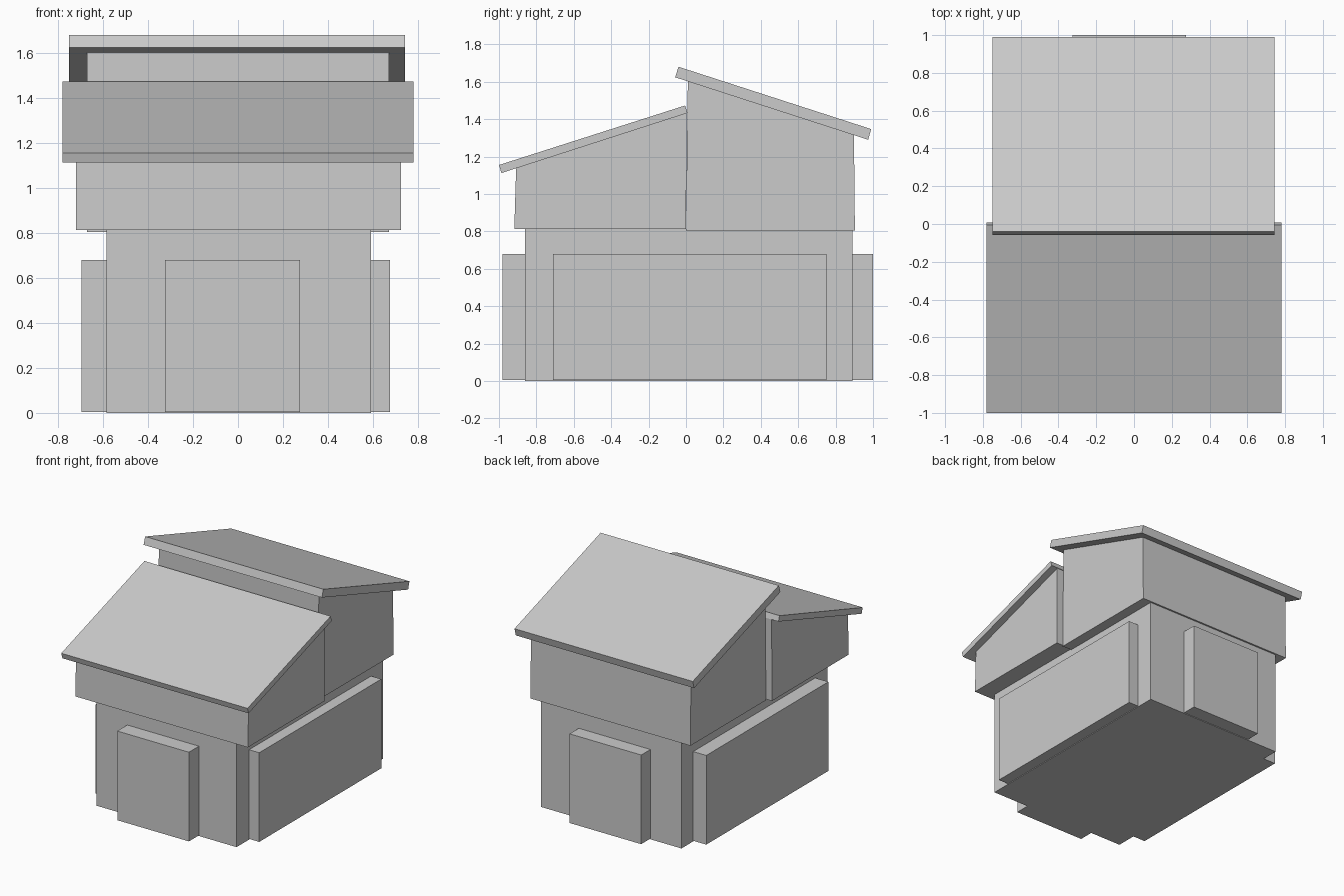
import bpy
import bmesh

if "Cube" in bpy.data.objects:
    bpy.data.objects.remove(bpy.data.objects["Cube"])


def extrude_profile(name, profile, x0, x1):
    """Solid made from a (y, z) outline extruded along x."""
    bm = bmesh.new()
    face = bm.faces.new([bm.verts.new((x0, y, z)) for y, z in profile])
    ext = bmesh.ops.extrude_face_region(bm, geom=[face])
    verts = [g for g in ext["geom"] if isinstance(g, bmesh.types.BMVert)]
    bmesh.ops.translate(bm, verts=verts, vec=(x1 - x0, 0, 0))
    bmesh.ops.recalc_face_normals(bm, faces=bm.faces)
    mesh = bpy.data.meshes.new(name)
    bm.to_mesh(mesh)
    bm.free()
    obj = bpy.data.objects.new(name, mesh)
    bpy.context.collection.objects.link(obj)
    return obj


def box(name, x0, x1, y0, y1, z0, z1):
    return extrude_profile(name, [(y0, z0), (y1, z0), (y1, z1), (y0, z1)], x0, x1)


# Ground floor, with bays that run right through it in both directions
box("ground_floor", -0.585, 0.59, -0.86, 0.89, 0.0, 0.82)
box("front_back_bay", -0.325, 0.275, -0.98, 1.0, 0.005, 0.68)
box("side_bay", -0.695, 0.675, -0.71, 0.75, 0.005, 0.68)

# Upper floor halves with sloping tops
extrude_profile("upper_floor_front",
                [(-0.918, 0.813), (0.0, 0.813), (0.004, 1.435), (-0.908, 1.143)],
                -0.72, 0.725)
extrude_profile("upper_floor_back",
                [(0.0, 0.805), (0.903, 0.805), (0.898, 1.317), (0.01, 1.605)],
                -0.67, 0.67)

# Offset sloping roof slabs
extrude_profile("roof_front",
                [(-0.987, 1.112), (0.008, 1.433), (-0.005, 1.473), (-1.0, 1.155)],
                -0.78, 0.78)
extrude_profile("roof_back",
                [(-0.058, 1.624), (0.974, 1.29), (0.99, 1.347), (-0.04, 1.68)],
                -0.75, 0.743)
